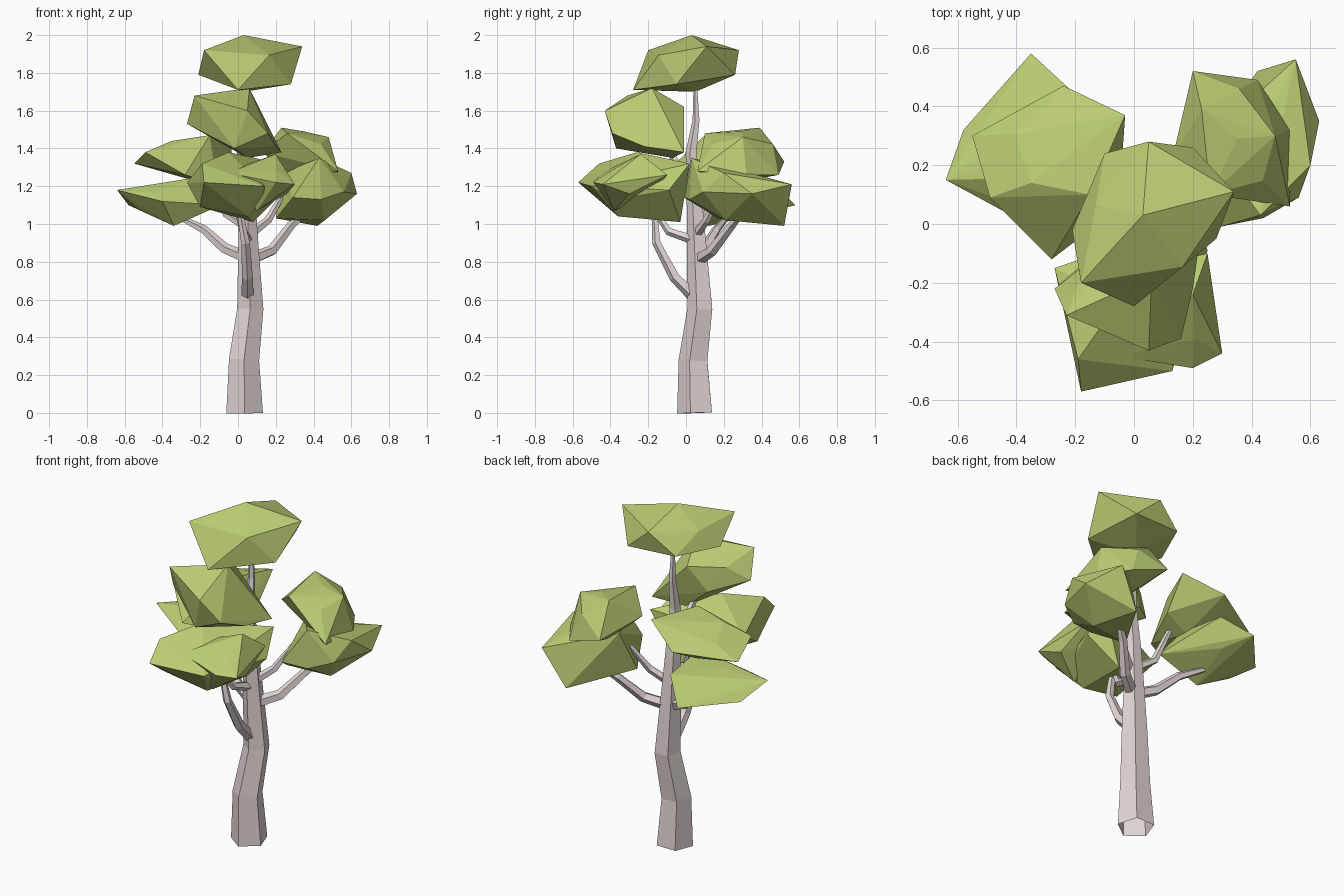
import bpy
import bmesh
from math import cos, sin, pi, radians
from mathutils import Vector, Matrix

default_cube = bpy.data.objects.get("Cube")
if default_cube:
    bpy.data.objects.remove(default_cube, do_unlink=True)


def make_material(name, colour):
    material = bpy.data.materials.new(name)
    material.use_nodes = True
    material.diffuse_color = colour
    material.node_tree.nodes["Principled BSDF"].inputs["Base Color"].default_value = colour
    return material


bark = make_material("grey bark", (0.76, 0.68, 0.67, 1))
leaf = make_material("olive leaf", (0.49, 0.6, 0.17, 1))


def add_object(name, bm, material):
    bmesh.ops.recalc_face_normals(bm, faces=bm.faces[:])
    mesh = bpy.data.meshes.new(name)
    bm.to_mesh(mesh)
    bm.free()
    mesh.materials.append(material)
    obj = bpy.data.objects.new(name, mesh)
    bpy.context.collection.objects.link(obj)
    return obj


def limb(name, points, radii, sides=5):
    """Tapered faceted tube through the points, open at its root."""
    bm = bmesh.new()
    path = [Vector(p) for p in points]
    rings = []
    for i, (centre, radius) in enumerate(zip(path, radii)):
        along = path[min(i + 1, len(path) - 1)] - path[max(i - 1, 0)]
        turn = Vector((0, 0, 1)).rotation_difference(along)
        ring = []
        for s in range(sides):
            angle = 2 * pi * s / sides - pi / 2
            offset = Vector((cos(angle), sin(angle), 0)) * radius
            ring.append(bm.verts.new(centre + turn @ offset))
        rings.append(ring)
    for low, high in zip(rings, rings[1:]):
        for s in range(sides):
            t = (s + 1) % sides
            bm.faces.new((low[s], low[t], high[t], high[s]))
    bm.faces.new(rings[-1])
    return add_object(name, bm, bark)


def foliage(name, centre, size, spin, *corners):
    """Faceted ball whose nearest vertices are pulled out to the given corners."""
    bm = bmesh.new()
    centre, size = Vector(centre), Vector(size)
    bmesh.ops.create_icosphere(bm, subdivisions=1, radius=1)
    place = (Matrix.Translation(centre) @ Matrix.Diagonal(size).to_4x4()
             @ Matrix.Rotation(radians(spin), 4, 'Z'))
    bmesh.ops.transform(bm, matrix=place, verts=bm.verts[:])
    free = list(bm.verts)
    for corner in map(Vector, corners):
        def distance(v):
            d = v.co - corner
            return sum((d[k] / size[k]) ** 2 for k in range(3))
        nearest = min(free, key=distance)
        nearest.co = corner
        free.remove(nearest)
    # Rebuild the skin so that every clump stays clean and convex
    hull = bmesh.new()
    for v in bm.verts:
        hull.verts.new(v.co)
    bm.free()
    bmesh.ops.convex_hull(hull, input=hull.verts[:])
    loose = [v for v in hull.verts if not v.link_faces]
    bmesh.ops.delete(hull, geom=loose, context='VERTS')
    return add_object(name, hull, leaf)


# Trunk with a slight kink, running up into the crown
limb("trunk",
     [(.035, .055, 0), (.032, .045, .28), (.065, .08, .55), (.056, .064, .85),
      (.05, .05, 1.1), (.05, .03, 1.38), (.05, .055, 1.55), (.05, .05, 1.74)],
     [.102, .084, .073, .058, .046, .032, .02, .01])

# Branches
thick = [.034, .03, .024, .014]
thin = [.026, .022, .014]
limb("front_lower_branch", [(.05, .03, .63), (.05, -.06, .72), (.04, -.155, .9), (0, -.17, 1.12)], thick)
limb("front_upper_branch", [(.05, .03, .92), (.03, -.09, .96), (.0, -.16, 1.06)], thin)
limb("left_lower_branch", [(.06, .06, .81), (.18, .14, .86), (.28, .24, .99), (.36, .3, 1.06)], thick)
limb("left_upper_branch", [(.06, .05, .94), (.16, .11, 1.02), (.24, .18, 1.16)], thin)
limb("right_lower_branch", [(.05, .06, .82), (-.07, .1, .87), (-.18, .16, .97), (-.32, .22, 1.04)], thick)
limb("right_upper_branch", [(.05, .05, .98), (-.06, .1, 1.05), (-.14, .15, 1.27)], thin)
limb("top_front_branch", [(.05, .03, 1.22), (.02, -.05, 1.32), (0, -.12, 1.45)], thin)

# Crown and the clump under it
foliage("crown_foliage", (.05, .01, 1.84), (.21, .22, .12), 20,
        (-.18, -.2, 1.92), (.03, .03, 2), (.34, .11, 1.94), (0, -.28, 1.71),
        (.28, -.05, 1.74), (.05, .28, 1.92), (-.21, -.02, 1.79), (.2, .26, 1.79),
        (-.1, .24, 1.8), (.03, .05, 1.7))
foliage("upper_front_foliage", (-.02, -.21, 1.54), (.18, .18, .15), 10,
        (-.23, -.31, 1.68), (.06, -.18, 1.72), (.05, -.43, 1.6), (.23, -.01, 1.38),
        (-.27, -.22, 1.53), (0, -.01, 1.62), (-.02, -.37, 1.4), (.05, -.07, 1.35),
        (.16, -.39, 1.48), (.2, -.22, 1.41))

# Two overlapping clumps at the front
foliage("front_foliage", (0, -.27, 1.19), (.2, .22, .13), 0,
        (-.18, -.57, 1.22), (.13, -.5, 1.2), (-.27, -.15, 1.22), (.08, -.03, 1.01),
        (.25, -.09, 1.18), (.22, .02, 1.32), (-.2, -.38, 1.09), (-.05, -.26, 1.38),
        (-.19, -.46, 1.32), (.05, -.36, 1.04))
foliage("front_side_foliage", (.1, -.29, 1.24), (.16, .17, .1), 30,
        (.3, -.44, 1.21), (.2, -.24, 1.37), (-.05, -.45, 1.27), (.26, -.3, 1.16),
        (.25, -.1, 1.26), (.2, -.49, 1.22), (.1, -.38, 1.07))

# Pair on the left
foliage("left_upper_foliage", (.35, .29, 1.37), (.18, .19, .12), 15,
        (.26, .1, 1.48), (.2, .52, 1.33), (.42, .49, 1.26), (.48, .3, 1.46),
        (.53, .06, 1.28), (.53, .32, 1.26), (.13, .22, 1.38), (.23, .39, 1.51),
        (.31, .27, 1.22))
foliage("left_lower_foliage", (.41, .27, 1.16), (.18, .21, .13), 0,
        (.43, .03, 1.35), (.6, .2, 1.27), (.63, .35, 1.16), (.42, .52, .99),
        (.2, .17, 1.03), (.55, .56, 1.21), (.44, .02, 1.13), (.29, -.01, 1.14),
        (.56, .09, 1.17), (.24, .28, 1.27), (.46, .21, 1.02))

# Pair on the right
foliage("right_upper_foliage", (-.27, .2, 1.35), (.19, .2, .09), 0,
        (-.55, .3, 1.32), (-.49, .09, 1.38), (-.35, .14, 1.44), (-.24, .47, 1.36),
        (-.03, .37, 1.46), (-.28, -.12, 1.26), (-.15, .1, 1.47), (-.2, .2, 1.22),
        (-.04, .23, 1.28), (-.11, .01, 1.21))
foliage("right_lower_foliage", (-.37, .24, 1.12), (.18, .21, .1), 20,
        (-.64, .15, 1.18), (-.58, .32, 1.1), (-.35, .58, 1.1), (-.34, .12, .99),
        (-.22, .46, 1.22), (-.09, .1, 1.1), (-.2, .16, 1.25), (-.4, .02, 1.12))
